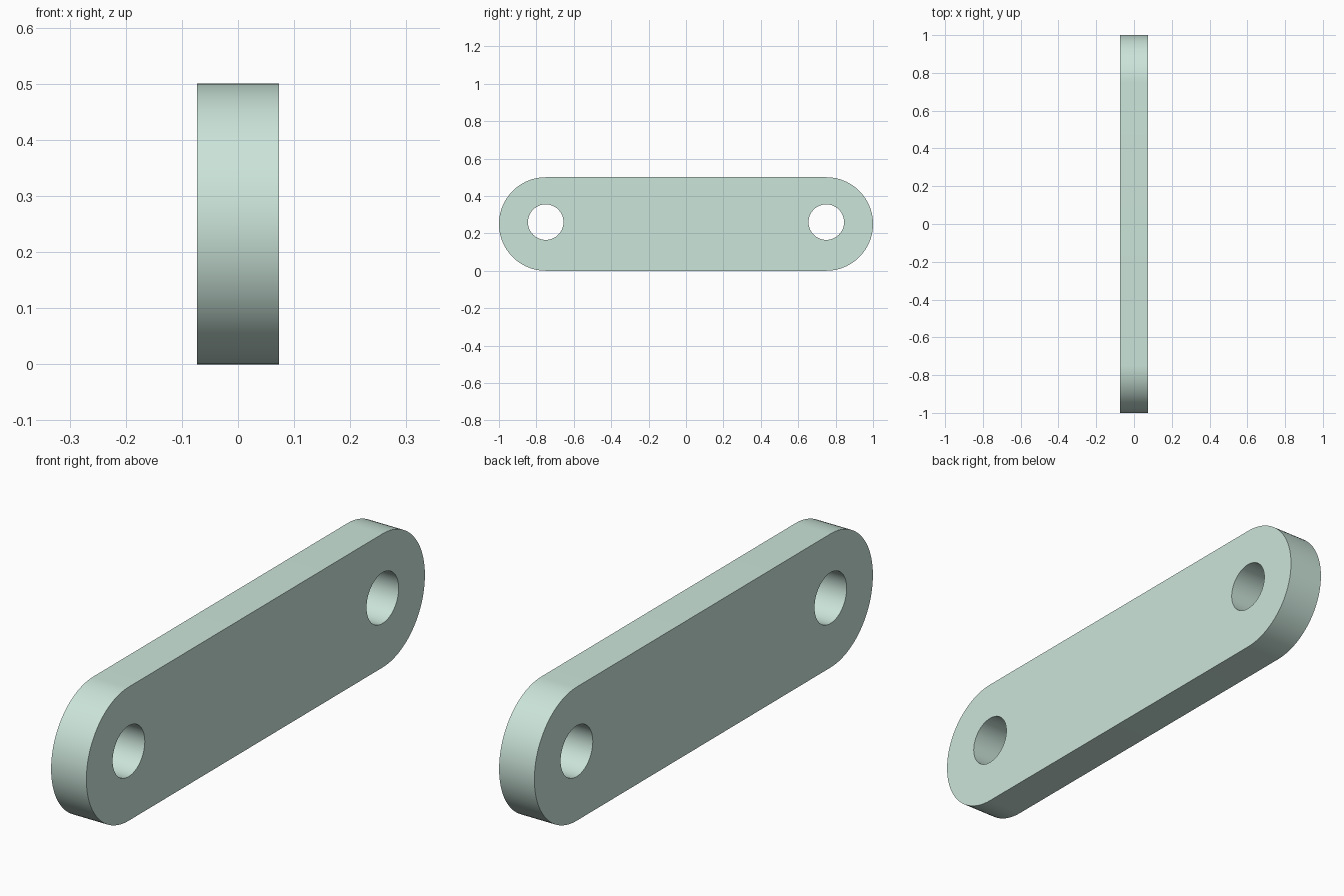
import bpy, bmesh
from math import sin, cos, pi

if "Cube" in bpy.data.objects:
    bpy.data.objects.remove(bpy.data.objects["Cube"])

HALF_T = 0.073      # half thickness along x
R = 0.25            # rounded end radius
END_Y = 0.75        # centre of ends and holes
HOLE_R, HOLE_Z = 0.095, 0.26


def arc(cx, cy, r, start, sweep, n):
    return [(cx + r * cos(start + sweep * i / n), cy + r * sin(start + sweep * i / n))
            for i in range(n + 1)]


def add_loop(curve, pts):
    s = curve.splines.new('POLY')
    s.points.add(len(pts) - 1)
    for p, (x, y) in zip(s.points, pts):
        p.co = (x, y, 0, 1)
    s.use_cyclic_u = True


# Flat outline with two holes, extruded to thickness
curve = bpy.data.curves.new("link_plate", 'CURVE')
curve.dimensions = '2D'
curve.fill_mode = 'BOTH'
curve.extrude = HALF_T
add_loop(curve, arc(END_Y, R, R, -pi / 2, pi, 48) + arc(-END_Y, R, R, pi / 2, pi, 48))
for side in (-1, 1):
    add_loop(curve, arc(side * END_Y, HOLE_Z, HOLE_R, 0, 2 * pi, 64)[:-1])

plate = bpy.data.objects.new("link_plate", curve)
bpy.context.collection.objects.link(plate)
plate.rotation_euler = (pi / 2, 0, pi / 2)   # stand on edge, length along y

# Convert to a clean mesh
bpy.context.view_layer.objects.active = plate
plate.select_set(True)
bpy.ops.object.convert(target='MESH')
plate = bpy.context.object
bpy.ops.object.transform_apply(location=False, rotation=True, scale=False)
bm = bmesh.new()
bm.from_mesh(plate.data)
bmesh.ops.remove_doubles(bm, verts=bm.verts, dist=1e-5)
bmesh.ops.recalc_face_normals(bm, faces=bm.faces)
bm.to_mesh(plate.data)
bm.free()
bpy.ops.object.shade_smooth_by_angle(angle=pi / 6)

# Pale green finish
mat = bpy.data.materials.new("pale_green")
mat.diffuse_color = (0.60, 0.78, 0.70, 1)
mat.use_nodes = True
mat.node_tree.nodes["Principled BSDF"].inputs["Base Color"].default_value = mat.diffuse_color
plate.data.materials.clear()
plate.data.materials.append(mat)
